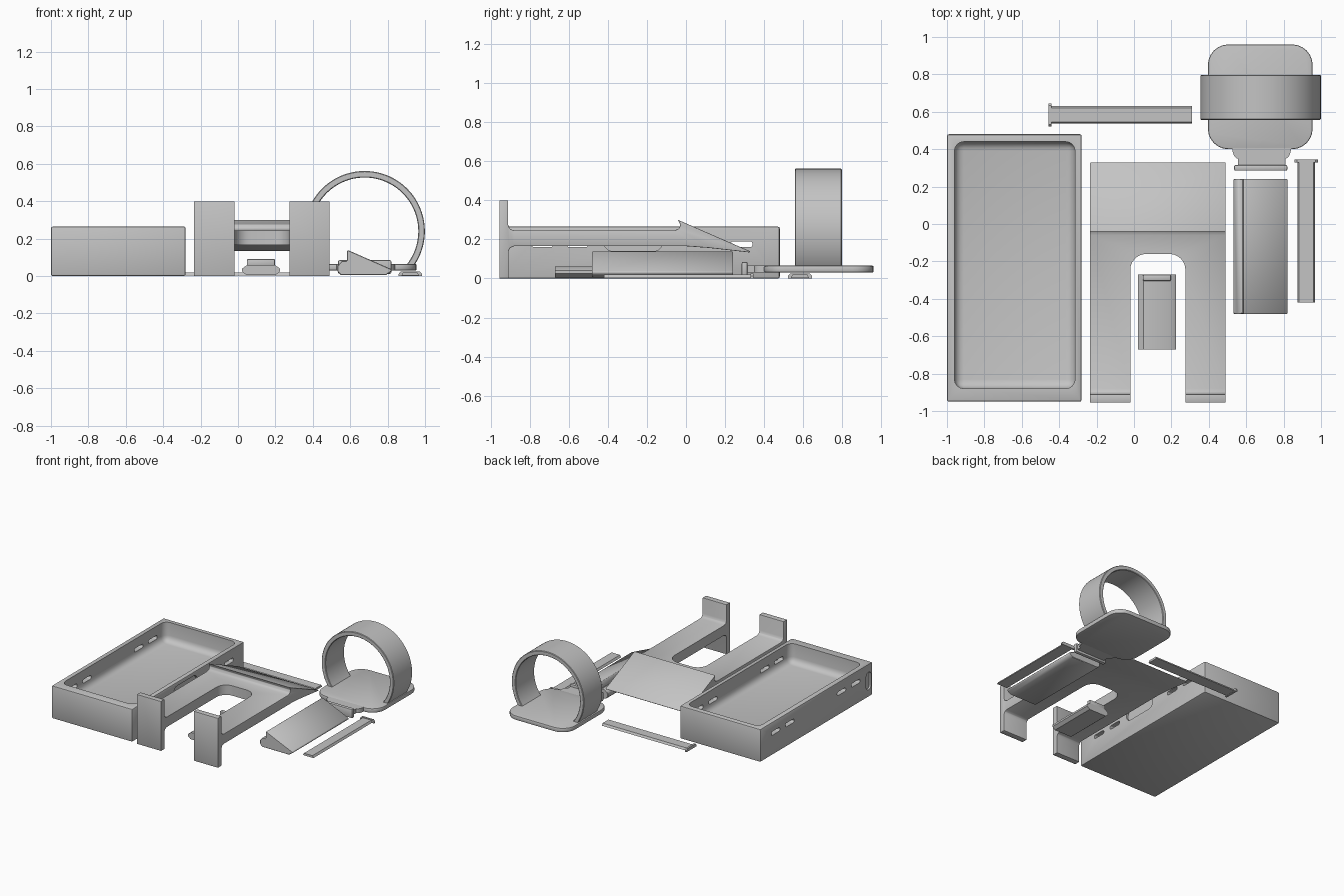
import bpy, bmesh
from math import radians, sin, cos
from mathutils import Vector

if "Cube" in bpy.data.objects:
    bpy.data.objects.remove(bpy.data.objects["Cube"], do_unlink=True)

grey = bpy.data.materials.new("plain_grey")
grey.use_nodes = True
COLOUR = (0.55, 0.55, 0.55, 1)
grey.diffuse_color = COLOUR
grey.node_tree.nodes["Principled BSDF"].inputs["Base Color"].default_value = COLOUR


def finish(bm, name, bevel=0.0, segments=2):
    """Turn a bmesh into an object, optionally bevelling its sharp edges."""
    bmesh.ops.recalc_face_normals(bm, faces=bm.faces)
    if bevel:
        sharp = [e for e in bm.edges if e.calc_face_angle(0) > radians(40)]
        bmesh.ops.bevel(bm, geom=sharp, offset=bevel, segments=segments,
                        profile=0.5, affect='EDGES', clamp_overlap=True)
    mesh = bpy.data.meshes.new(name)
    bm.to_mesh(mesh)
    bm.free()
    mesh.materials.append(grey)
    obj = bpy.data.objects.new(name, mesh)
    bpy.context.collection.objects.link(obj)
    return obj


def prism(name, outline, axis, lo, hi, bevel=0.0, segments=2):
    """Extrude a 2D outline along an axis; it lies in the other two axes in order."""
    bm = bmesh.new()
    rest = [i for i in range(3) if i != axis]
    verts = []
    for p in outline:
        co = Vector((0, 0, 0))
        co[axis], co[rest[0]], co[rest[1]] = lo, p[0], p[1]
        verts.append(bm.verts.new(co))
    face = bm.faces.new(verts)
    out = bmesh.ops.extrude_face_region(bm, geom=[face])
    shift = Vector((0, 0, 0))
    shift[axis] = hi - lo
    bmesh.ops.translate(bm, vec=shift, verts=[v for v in out["geom"] if isinstance(v, bmesh.types.BMVert)])
    return finish(bm, name, bevel, segments)


def box(name, x, y, z, bevel=0.0, segments=2):
    return prism(name, [(x[0], y[0]), (x[1], y[0]), (x[1], y[1]), (x[0], y[1])], 2, *z, bevel, segments)


def rounded(a0, a1, b0, b1, r, n=6):
    """Outline of a rounded rectangle."""
    corners = [(a1 - r, b1 - r), (a0 + r, b1 - r), (a0 + r, b0 + r), (a1 - r, b0 + r)]
    return [(ca + r * cos(radians(90 * (k + i / n))), cb + r * sin(radians(90 * (k + i / n))))
            for k, (ca, cb) in enumerate(corners) for i in range(n + 1)]


def cut(obj, cutter):
    mod = obj.modifiers.new("cut", 'BOOLEAN')
    mod.operation, mod.solver, mod.object = 'DIFFERENCE', 'EXACT', cutter
    bpy.context.view_layer.objects.active = obj
    bpy.ops.object.modifier_apply(modifier=mod.name)
    bpy.data.objects.remove(cutter, do_unlink=True)


parts = []

# Tray with a rounded cavity, side slots and shallow recesses
tray = box("tray", (-1, -0.28), (-0.95, 0.48), (0, 0.265), 0.01)
cut(tray, box("cavity", (-0.96, -0.315), (-0.88, 0.44), (0.11, 0.5), 0.05, 4))
for y in (0.285, 0.105, -0.555, -0.735):
    cut(tray, prism("slot", rounded(y - 0.055, y + 0.055, 0.16, 0.19, 0.013), 0, -1.1, -0.2))
cut(tray, prism("recess", rounded(-0.42, -0.12, 0.14, 0.235, 0.045), 0, -0.295, -0.2))
cut(tray, prism("corner_recess", rounded(-0.93, -0.87, 0.06, 0.2, 0.025), 0, -1.1, -0.985))
parts.append(tray)

# Forked bracket: upright feet, arms and a sloping back ramp from one side profile
profile = [(-0.955, 0), (-0.955, 0.4), (-0.91, 0.4), (-0.91, 0.275), (-0.901, 0.254),
           (-0.88, 0.245), (-0.06, 0.245), (-0.038, 0.254), (-0.028, 0.275), (-0.042, 0.3),
           (0.33, 0.138), (0.325, 0.133), (0.12, 0.156), (0, 0.165), (-0.88, 0.165),
           (-0.9, 0.157), (-0.908, 0.14), (-0.908, 0)]
bracket = prism("forked_bracket", profile, 0, -0.235, 0.49, 0.005)
cut(bracket, prism("fork_gap", rounded(-0.02, 0.275, -1.3, -0.16, 0.085), 2, -0.2, 0.6))
parts.append(bracket)

# Short clip with a raised tab at its back end
parts.append(prism("clip_body", [(0.045, 0.005), (0.2, 0.005), (0.225, 0.025), (0.225, 0.04),
                                 (0.195, 0.06), (0.05, 0.06), (0.022, 0.04), (0.022, 0.025)],
                   1, -0.67, -0.27))
parts.append(box("clip_tab", (0.047, 0.198), (-0.305, -0.27), (0.05, 0.092), 0.008))

# Long wedge with a step along its left-hand edge
parts.append(prism("wedge", [(0.55, 0.005), (0.79, 0.005), (0.82, 0.025), (0.82, 0.037),
                             (0.59, 0.138), (0.583, 0.135), (0.583, 0.08), (0.555, 0.08),
                             (0.532, 0.055), (0.532, 0.025)], 1, -0.48, 0.24, 0.003, 1))

# Ring holder: rounded plate, flared neck, end flange and upright band
parts.append(prism("holder_plate", rounded(0.395, 0.955, 0.4, 0.96, 0.11), 2, 0.03, 0.065, 0.007))
neck = [(0.03 * (1 - cos(radians(t))), 0.41 - 0.06 * sin(radians(t))) for t in range(0, 91, 15)]
right = [(0.84 - a, y) for a, y in neck] + [(0.81, 0.3)]
left = [(1.365 - x, y) for x, y in reversed(right)]
parts.append(prism("holder_neck", right + left, 2, 0.03, 0.065))
parts.append(box("holder_flange", (0.535, 0.82), (0.285, 0.315), (0.012, 0.085), 0.008))

STEPS = 64
sweep = [radians(-39 + 258 * i / STEPS) for i in range(STEPS + 1)]
band = [(0.677 + r * cos(a), 0.24 + r * sin(a))
        for r, angles in ((0.322, sweep), (0.287, reversed(sweep))) for a in angles]
parts.append(prism("holder_ring", band, 1, 0.557, 0.797, 0.004, 1))


# Two flat locking strips with a small end head
def strip(name, axis, along, centre, head):
    w = 0.047
    section = [(centre - w, 0.003), (centre + w, 0.003), (centre + w * 0.8, 0.02), (centre - w * 0.8, 0.02)]
    parts.append(prism(name, section, axis, *along))
    c = centre
    block = [(c - 0.062, 0), (c + 0.062, 0), (c + 0.062, 0.012), (c + 0.05, 0.025),
             (c - 0.05, 0.025), (c - 0.062, 0.012)]
    parts.append(prism(name + "_head", block, axis, *head))


strip("back_strip", 0, (-0.445, 0.31), 0.583, (-0.457, -0.442))
strip("side_strip", 1, (-0.42, 0.335), 0.921, (0.33, 0.345))

# Smooth shading with crisp edges
bpy.ops.object.select_all(action='DESELECT')
for obj in parts:
    obj.select_set(True)
bpy.context.view_layer.objects.active = parts[0]
bpy.ops.object.shade_smooth_by_angle(angle=radians(35))
